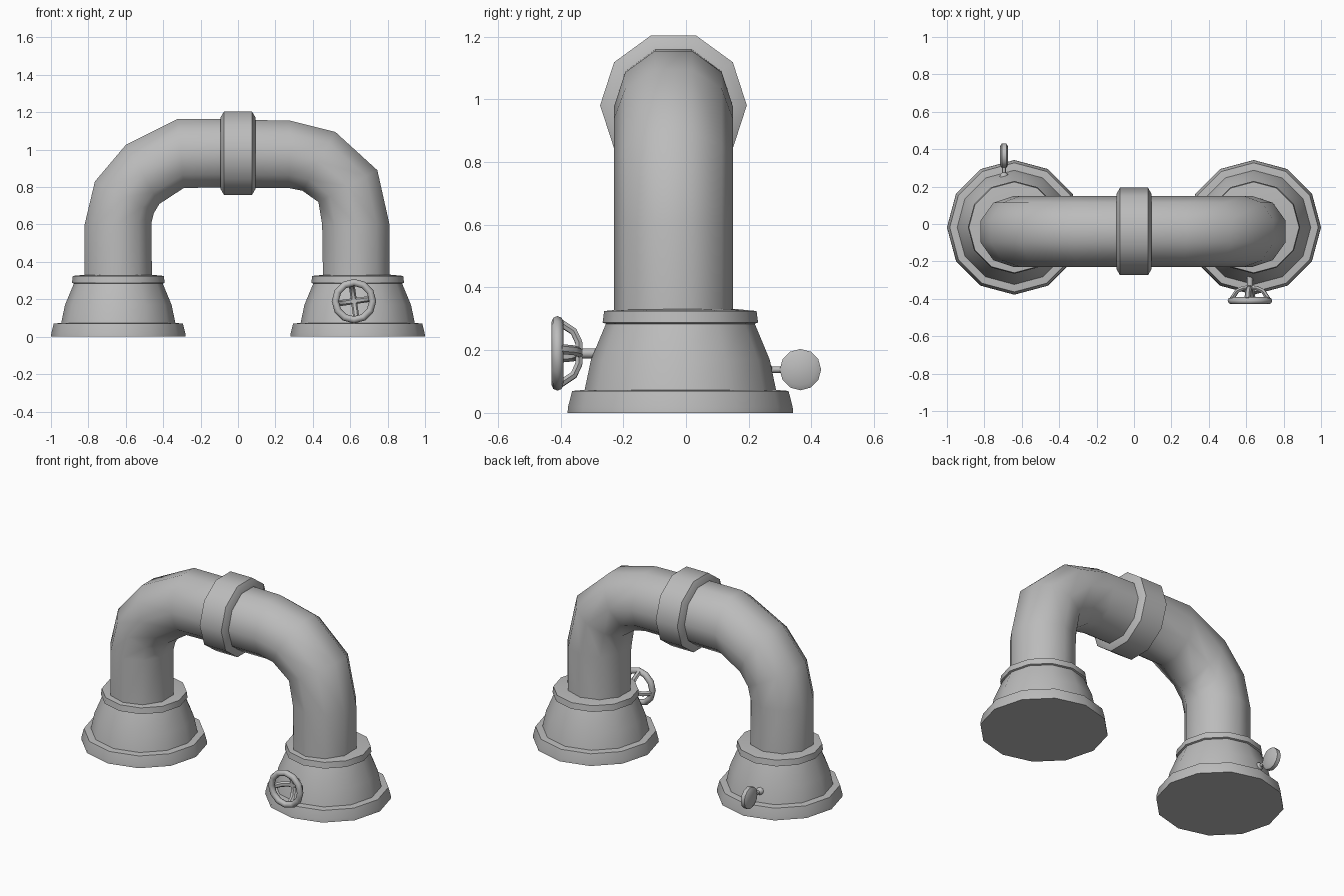
import bpy
import bmesh
from math import cos, sin, pi, radians
from mathutils import Vector

cube = bpy.data.objects.get("Cube")
if cube:
    bpy.data.objects.remove(cube, do_unlink=True)

GREY = (0.5, 0.5, 0.5, 1)
metal = bpy.data.materials.new("plain_grey")
metal.diffuse_color = GREY
metal.use_nodes = True
metal.node_tree.nodes["Principled BSDF"].inputs["Base Color"].default_value = GREY

X, Y, Z = Vector((1, 0, 0)), Vector((0, 1, 0)), Vector((0, 0, 1))
PIPE_Y = -0.04
BASE_Y = -0.018


def finish(obj, name):
    obj.name = name
    obj.data.materials.clear()
    obj.data.materials.append(metal)
    bpy.ops.object.select_all(action="DESELECT")
    obj.select_set(True)
    bpy.context.view_layer.objects.active = obj
    bpy.ops.object.shade_smooth_by_angle(angle=radians(50))


def loft(name, rings, sides):
    """Skin a closed tube over rings given as (centre, u axis, v axis)."""
    bm = bmesh.new()
    loops = []
    for centre, u, v in rings:
        angles = [2 * pi * i / sides for i in range(sides)]
        loops.append([bm.verts.new(centre + u * cos(a) + v * sin(a)) for a in angles])
    for a, b in zip(loops, loops[1:]):
        for i in range(sides):
            j = (i + 1) % sides
            bm.faces.new((a[i], a[j], b[j], b[i]))
    bm.faces.new(loops[0])
    bm.faces.new(loops[-1])
    bmesh.ops.recalc_face_normals(bm, faces=bm.faces)
    mesh = bpy.data.meshes.new(name)
    bm.to_mesh(mesh)
    bm.free()
    obj = bpy.data.objects.new(name, mesh)
    bpy.context.collection.objects.link(obj)
    finish(obj, name)


def lathe(name, origin, axis, u, profile, sides):
    """Turn a profile of (radius, distance along axis)."""
    v = axis.cross(u)
    loft(name, [(origin + axis * h, u * r, v * r) for r, h in profile], sides)


def bent_pipe(name, pairs):
    """Sweep a ten-sided pipe through pairs of outer and inner wall points."""
    rings = []
    for ox, oz, ix, iz in pairs:
        outer, inner = Vector((ox, PIPE_Y, oz)), Vector((ix, PIPE_Y, iz))
        rings.append(((outer + inner) / 2, Y * 0.19, (outer - inner) / 2 / sin(radians(72))))
    loft(name, rings, 10)


# Stepped feet under both legs
for side, sx in (("left", 1), ("right", -1)):
    foot = Vector((sx * 0.64, BASE_Y, 0))
    lathe(side + "_base_flange", foot, Z, X,
          [(0.36, 0), (0.358, 0.02), (0.345, 0.07), (0.3, 0.074)], 12)
    lathe(side + "_base_bell", foot, Z, X,
          [(0.308, 0.06), (0.285, 0.17), (0.235, 0.29)], 12)
    lathe(side + "_base_collar", foot, Z, X,
          [(0.225, 0.28), (0.248, 0.288), (0.243, 0.325), (0.17, 0.332)], 12)

# The two elbows
bent_pipe("right_elbow_pipe", [
    (-0.82, 0.28, -0.46, 0.28), (-0.82, 0.6, -0.463, 0.61), (-0.765, 0.83, -0.45, 0.66),
    (-0.6, 1.025, -0.42, 0.71), (-0.32, 1.165, -0.29, 0.795), (0, 1.165, 0, 0.8)])
bent_pipe("left_elbow_pipe", [
    (0.81, 0.28, 0.455, 0.28), (0.81, 0.6, 0.45, 0.6), (0.745, 0.89, 0.43, 0.72),
    (0.52, 1.095, 0.345, 0.78), (0.28, 1.155, 0.27, 0.795), (0, 1.16, 0, 0.795)])

# Coupling at the crown
lathe("coupling", Vector((0, PIPE_Y, 0.981)), X, Y,
      [(0.17, -0.095), (0.2, -0.094), (0.234, -0.075),
       (0.234, 0.075), (0.2, 0.094), (0.17, 0.095)], 10)

# Handwheel with dished spokes
hub = Vector((0.62, -0.34, 0.19))
bpy.ops.mesh.primitive_torus_add(
    major_segments=12, minor_segments=8, major_radius=0.1, minor_radius=0.019,
    location=hub - Y * 0.07, rotation=(pi / 2, 0, 0))
finish(bpy.context.object, "handwheel_rim")
for k in range(4):
    a = k * pi / 2 + radians(8)
    out = Vector((cos(a), 0, sin(a)))
    flat = out.cross(Y)
    path = [hub, hub + out * 0.035 - Y * 0.002, hub + out * 0.07 - Y * 0.018,
            hub + out * 0.098 - Y * 0.06]
    rings = []
    for i, p in enumerate(path):
        along = (path[min(i + 1, 3)] - path[max(i - 1, 0)]).normalized()
        rings.append((p, flat * 0.016, along.cross(flat) * 0.013))
    loft("handwheel_spoke_%d" % (k + 1), rings, 6)
lathe("handwheel_shaft", hub, Y, X, [(0.016, -0.012), (0.016, 0.06)], 8)

# Disc-ended lever at the back
lever = Vector((-0.695, 0.24, 0.138))
lathe("lever_rod", lever, Y, X, [(0.01, 0), (0.01, 0.08)], 8)
lathe("lever_foot", lever, Y, X, [(0.024, 0), (0.022, 0.025), (0.01, 0.035)], 8)
lathe("lever_disc", lever + Y * 0.125, X, Y,
      [(0.05, -0.021), (0.066, -0.012), (0.066, 0.012), (0.05, 0.021)], 12)
